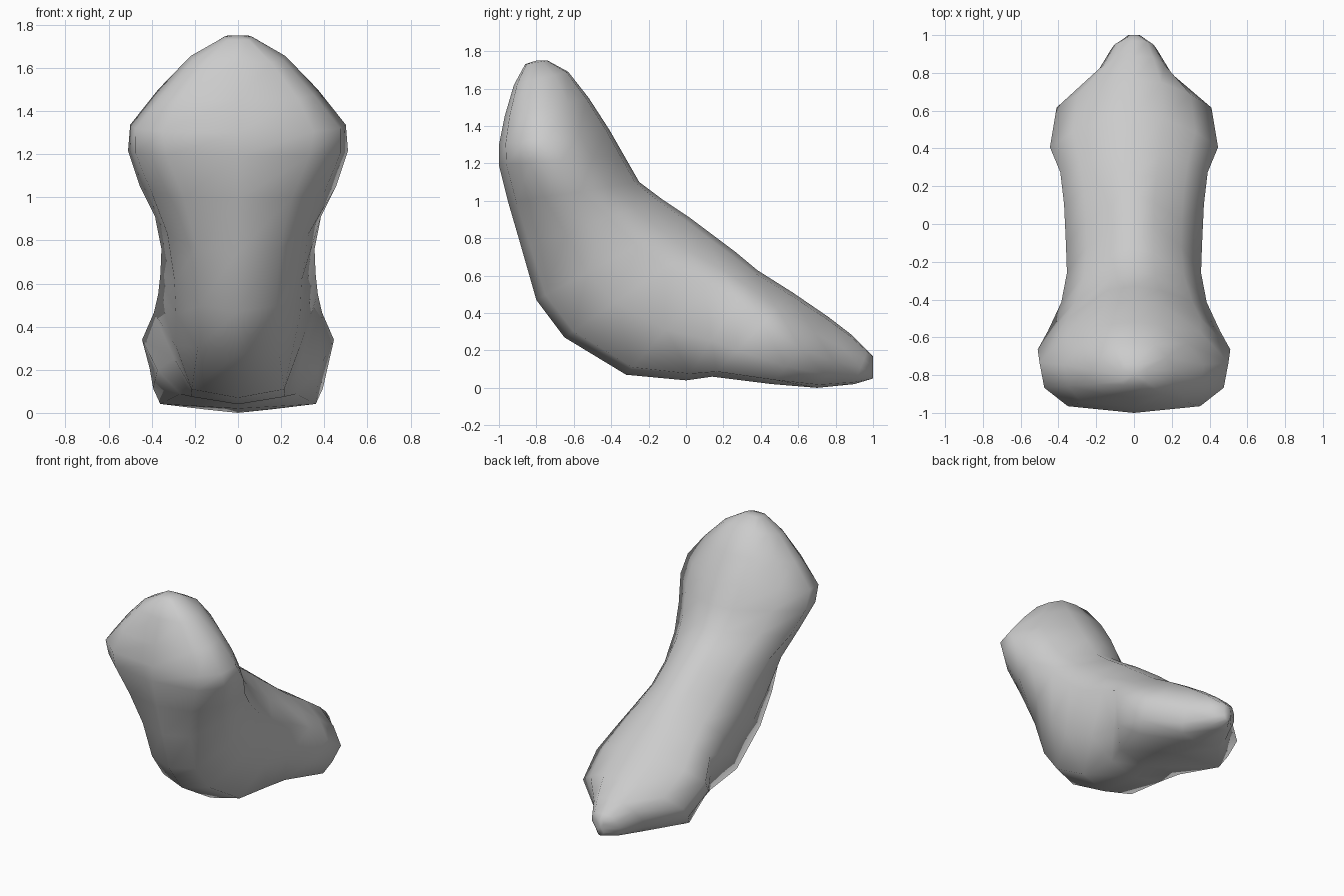
import bpy
import bmesh

# Remove the default object
default_cube = bpy.data.objects.get("Cube")
if default_cube:
    bpy.data.objects.remove(default_cube, do_unlink=True)


def make_material(name, colour):
    material = bpy.data.materials.new(name)
    material.use_nodes = True
    material.diffuse_color = colour
    material.node_tree.nodes["Principled BSDF"].inputs["Base Color"].default_value = colour
    return material


# Cross-sections from the head to the tail tip:
# (back y, back z), (front y, front z), half width, depth of the widest point,
# crest width, flank width and keel width as shares of the half width
SECTIONS = [
    ((-.74, 1.75), (-.86, 1.73), .07, .5, .7, .9, .7),
    ((-.63, 1.69), (-.92, 1.62), .22, .5, .5, .95, .7),
    ((-.52, 1.55), (-.97, 1.45), .37, .5, .4, .95, .75),
    ((-.41, 1.38), (-1, 1.3), .5, .55, .3, .95, .7),
    ((-.33, 1.24), (-1, 1.19), .51, .5, .27, .93, .65),
    ((-.25, 1.1), (-.95, .99), .455, .45, .25, .88, .55),
    ((-.13, 1.01), (-.88, .75), .385, .38, .27, .85, .5),
    ((.02, .91), (-.8, .47), .355, .34, .3, .83, .5),
    ((.14, .82), (-.65, .27), .36, .32, .3, .8, .52),
    ((.26, .73), (-.32, .07), .37, .27, .32, .78, .58),
    ((.38, .63), (0, .04), .39, .28, .35, .76, .56),
    ((.57, .51), (.14, .06), .445, .38, .35, .84, .6),
    ((.76, .38), (.46, .02), .41, .48, .35, .96, .88),
    ((.89, .28), (.7, 0), .2, .5, .5, .95, .8),
    ((.97, .2), (.9, .02), .115, .5, .6, .9, .6),
    ((1, .17), (1, .05), .03, .5, .6, .9, .6),
]


def section_points(back, front, width, depth, crest, flank, keel):
    """Closed mirrored ring lying between the back and front centre lines."""
    half = [
        (0, 0),
        (crest * width, .03),
        ((crest + 1) * width * .54, depth * .5),
        (width, depth),
        (flank * width, depth + (1 - depth) * .5),
        (keel * width, .94),
        (0, 1),
    ]
    outline = half + [(-x, t) for x, t in reversed(half[1:-1])]
    return [
        (x, back[0] + (front[0] - back[0]) * t, back[1] + (front[1] - back[1]) * t)
        for x, t in outline
    ]


# Bone body: skin the rings and close both ends
bm = bmesh.new()
rings = [[bm.verts.new(p) for p in section_points(*s)] for s in SECTIONS]
for upper, lower in zip(rings, rings[1:]):
    for i in range(len(upper)):
        j = (i + 1) % len(upper)
        bm.faces.new((upper[i], upper[j], lower[j], lower[i]))
for end, height in ((rings[0], .01), (rings[-1], 0)):
    centre = sum((v.co for v in end), end[0].co * 0) / len(end)
    pole = bm.verts.new(centre)
    pole.co.z += height
    for i in range(len(end)):
        bm.faces.new((end[i], end[(i + 1) % len(end)], pole))
bmesh.ops.recalc_face_normals(bm, faces=bm.faces)
for face in bm.faces:
    face.smooth = True

mesh = bpy.data.meshes.new("bone_body")
bm.to_mesh(mesh)
bm.free()
mesh.materials.append(make_material("plain grey", (.6, .6, .6, 1)))
bone = bpy.data.objects.new("bone_body", mesh)
bpy.context.scene.collection.objects.link(bone)
